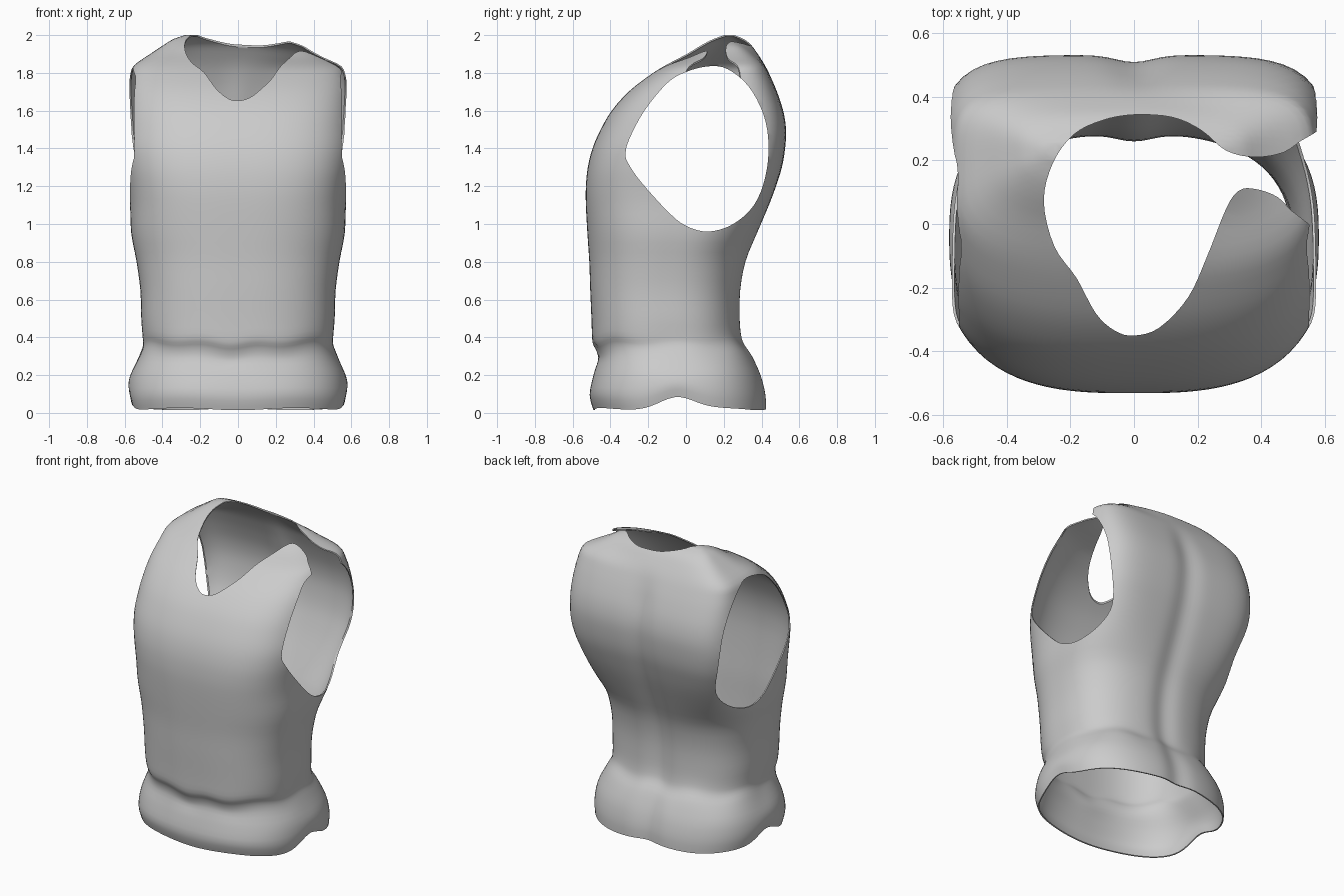
import bpy, bmesh, math

if "Cube" in bpy.data.objects:
    bpy.data.objects.remove(bpy.data.objects["Cube"])

# height, half width, front y, back y
RINGS = [
    (0.02, .568, -.49, .43), (0.10, .58, -.51, .425), (0.20, .567, -.49, .40), (0.30, .525, -.465, .355),
    (0.36, .503, -.472, .315), (0.41, .505, -.495, .298), (0.50, .512, -.50, .29), (0.65, .517, -.507, .293),
    (0.80, .537, -.512, .32), (0.95, .565, -.522, .378), (1.10, .572, -.53, .44), (1.20, .583, -.53, .477),
    (1.30, .60, -.52, .508), (1.40, .612, -.495, .525), (1.50, .61, -.452, .53), (1.60, .603, -.393, .515),
    (1.70, .592, -.305, .482), (1.78, .575, -.205, .448), (1.84, .55, -.115, .418), (1.90, .465, -.01, .38),
    (1.95, .39, .065, .343), (1.98, .34, .125, .305), (2.00, .28, .19, .26)]
ARMHOLE = [(-.32, 1.37), (-.30, 1.45), (-.22, 1.6), (-.1, 1.745), (0, 1.805), (.12, 1.835), (.22, 1.82),
           (.33, 1.73), (.41, 1.58), (.437, 1.42), (.42, 1.25), (.36, 1.1), (.25, 1.0), (.12, .96), (0, .99),
           (-.1, 1.07), (-.24, 1.225), (-.305, 1.32)]
# neckline, running out through the open right shoulder
NECK = [(0, -.35), (.08, -.325), (.17, -.23), (.23, -.1), (.29, .05), (.33, .105), (.38, .11), (.45, .085),
        (.51, .03), (.62, -.02), (.75, .15), (.62, .29), (.54, .27), (.47, .225), (.38, .21), (.29, .23),
        (.21, .295), (.12, .335), (0, .343), (-.1, .325), (-.19, .28), (-.255, .19), (-.283, .07),
        (-.25, -.07), (-.18, -.17), (-.12, -.28), (-.06, -.335)]
SEG = 112


def smooth_path(pts, steps, closed):
    """Catmull-Rom resampling of a list of tuples."""
    n, out = len(pts), []
    get = (lambda i: pts[i % n]) if closed else (lambda i: pts[max(0, min(n - 1, i))])
    for i in range(n if closed else n - 1):
        for k in range(steps):
            t = k / steps
            out.append(tuple(.5 * (2 * b + (c - a) * t + (2 * a - 5 * b + 4 * c - d) * t * t
                                   + (3 * b - a - 3 * c + d) * t ** 3)
                             for a, b, c, d in zip(get(i - 1), get(i), get(i + 1), get(i + 2))))
    return out if closed else out + [pts[-1]]


def ramp(v, a, b):
    t = max(0, min(1, (v - a) / (b - a)))
    return t * t * (3 - 2 * t)


def make_object(name, bm):
    bmesh.ops.recalc_face_normals(bm, faces=bm.faces)
    me = bpy.data.meshes.new(name)
    bm.to_mesh(me)
    bm.free()
    ob = bpy.data.objects.new(name, me)
    bpy.context.collection.objects.link(ob)
    return ob


def prism(name, pts, low, high, place):
    bm = bmesh.new()
    a = [bm.verts.new(place(p, low)) for p in pts]
    b = [bm.verts.new(place(p, high)) for p in pts]
    bm.faces.new(a)
    bm.faces.new(b[::-1])
    for i in range(len(pts)):
        j = (i + 1) % len(pts)
        bm.faces.new((a[i], b[i], b[j], a[j]))
    ob = make_object(name, bm)
    ob.hide_render = True
    return ob


# Torso shell: boxy rounded rings lofted upward
bm = bmesh.new()
loops = []
for z, w, yf, yb in smooth_path(RINGS, 3, False):
    upper = ramp(z, .8, 1.3) - .4 * ramp(z, 1.86, 2)
    yc = (yf + yb) / 2
    d = (yb - yf) / 2
    loop = []
    for i in range(SEG):
        th = 2 * math.pi * i / SEG
        c, s = math.cos(th), math.sin(th)
        n = 2.6 + (2.4 if s > 0 else .4) * upper
        r = (abs(c / w) ** n + abs(s / d) ** n) ** (-1 / n)
        x, y = r * c, yc + r * s
        if s > 0:  # spine crease
            y -= .022 * math.exp(-(x / .08) ** 2) * (1 - ramp(z, 1.6, 1.9))
        # side arch in the hem, lower right shoulder
        arch = .065 * math.exp(-((y + .05) / .13) ** 2) * (1 - ramp(z, .02, .25))
        dip = .035 * ramp(x, 0, .3) * ramp(z, 1.8, 1.96)
        hem = .006 * math.sin(5 * th) * (1 - ramp(z, .02, .2))
        # waist fold hangs lower at the front
        fold = ramp(z, .2, .36) * (1 - ramp(z, .38, .6))
        waist = (.008 * math.sin(9 * th + 1) - .03 * max(0, -s) ** 3) * fold
        loop.append(bm.verts.new((x, y, z + arch - dip + hem + waist)))
    loops.append(loop)
for a, b in zip(loops, loops[1:]):
    for i in range(SEG):
        j = (i + 1) % SEG
        bm.faces.new((a[i], a[j], b[j], b[i]))
bm.faces.new(loops[-1])
vest = make_object("vest", bm)

# Thin cloth wall, then armholes and neckline
shell = vest.modifiers.new("thickness", 'SOLIDIFY')
shell.thickness = .008
shell.offset = -1
cutters = [prism("armhole_cutter", smooth_path(ARMHOLE, 4, True), -.9, .9, lambda p, h: (h, p[0], p[1])),
           prism("neck_cutter", smooth_path(NECK, 4, True), 1.45, 2.3, lambda p, h: (p[0], p[1], h))]
for cutter in cutters:
    cut = vest.modifiers.new(cutter.name, 'BOOLEAN')
    cut.operation = 'DIFFERENCE'
    cut.solver = 'EXACT'
    cut.object = cutter
bpy.context.view_layer.objects.active = vest
vest.select_set(True)
for m in list(vest.modifiers):
    bpy.ops.object.modifier_apply(modifier=m.name)
for cutter in cutters:
    bpy.data.objects.remove(cutter)

# Plain grey cloth
cloth = bpy.data.materials.new("grey_cloth")
cloth.diffuse_color = (.6, .6, .6, 1)
cloth.use_nodes = True
cloth.node_tree.nodes["Principled BSDF"].inputs["Base Color"].default_value = cloth.diffuse_color
vest.data.materials.clear()
vest.data.materials.append(cloth)
bpy.ops.object.shade_smooth_by_angle(angle=math.radians(40))
